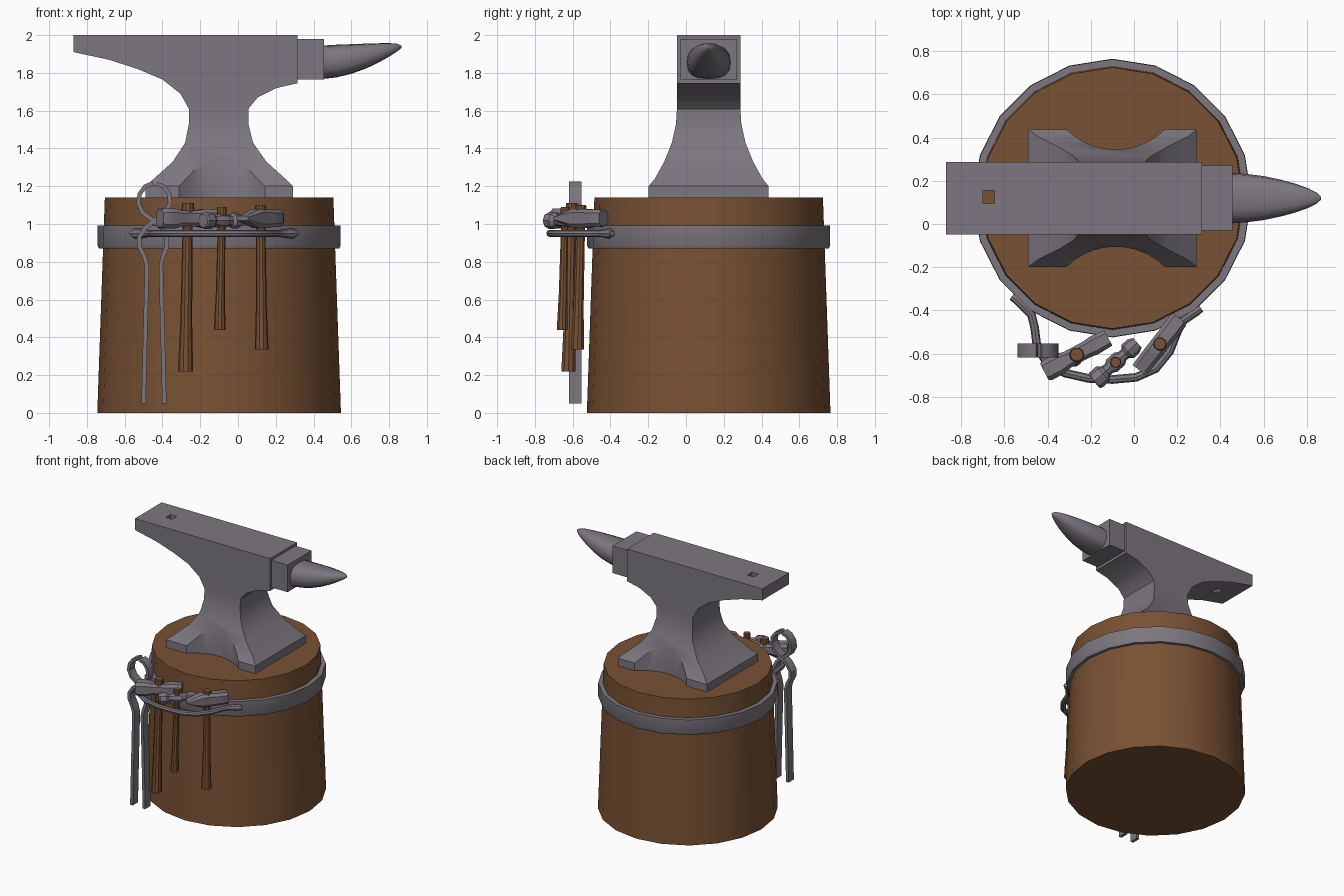
import bpy, bmesh, math
from mathutils import Vector

if "Cube" in bpy.data.objects:
    bpy.data.objects.remove(bpy.data.objects["Cube"])


def material(name, rgb):
    m = bpy.data.materials.new(name)
    m.diffuse_color = (*rgb, 1)
    m.use_nodes = True
    m.node_tree.nodes["Principled BSDF"].inputs["Base Color"].default_value = m.diffuse_color
    return m


STEEL = material("grey_steel", (0.205, 0.185, 0.215))
WOOD = material("brown_wood", (0.19, 0.083, 0.034))


def smooth(ob, angle=32):
    for p in ob.data.polygons:
        p.use_smooth = True
    ob.data.set_sharp_from_angle(angle=math.radians(angle))


def loft(name, rings, mat, closed=False, angle=32):
    """Skin a list of equal-length point rings; cap the ends unless closed."""
    bm = bmesh.new()
    vr = [[bm.verts.new(p) for p in r] for r in rings]
    n = len(vr[0])
    for i in range(len(vr) - (0 if closed else 1)):
        a, b = vr[i], vr[(i + 1) % len(vr)]
        for j in range(n):
            k = (j + 1) % n
            bm.faces.new((a[j], a[k], b[k], b[j]))
    if not closed:
        bm.faces.new(vr[0])
        bm.faces.new(vr[-1])
    bmesh.ops.recalc_face_normals(bm, faces=bm.faces)
    me = bpy.data.meshes.new(name)
    bm.to_mesh(me)
    bm.free()
    me.materials.append(mat)
    ob = bpy.data.objects.new(name, me)
    bpy.context.collection.objects.link(ob)
    smooth(ob, angle)
    return ob


def circle(cx, cy, z, r, n):
    return [(cx + r * math.cos(2 * math.pi * i / n), cy + r * math.sin(2 * math.pi * i / n), z)
            for i in range(n)]


def box(name, lo, hi, mat):
    ring = lambda z: [(lo[0], lo[1], z), (hi[0], lo[1], z), (hi[0], hi[1], z), (lo[0], hi[1], z)]
    return loft(name, [ring(lo[2]), ring(hi[2])], mat)


def sweep(name, path, sizes, up, shape, mat):
    """Sweep a unit 2D shape along a path; sizes = half extents (side, up) per point."""
    pts, up = [Vector(p) for p in path], Vector(up)
    rings = []
    for i, p in enumerate(pts):
        t = (pts[min(i + 1, len(pts) - 1)] - pts[max(i - 1, 0)]).normalized()
        side = t.cross(up).normalized()
        a, b = sizes[i]
        rings.append([p + side * (u * a) + up * (v * b) for u, v in shape])
    return loft(name, rings, mat)


def interp(table, z):
    for (z0, v0), (z1, v1) in zip(table, table[1:]):
        if z <= z1:
            return v0 + (v1 - v0) * (z - z0) / (z1 - z0)
    return table[-1][1]


def cut(ob, cutter):
    mod = ob.modifiers.new("cut", 'BOOLEAN')
    mod.object, mod.operation, mod.solver = cutter, 'DIFFERENCE', 'EXACT'
    bpy.context.view_layer.objects.active = ob
    bpy.ops.object.modifier_apply(modifier=mod.name)
    bpy.data.objects.remove(cutter)


SQUARE = [(-1, -1), (1, -1), (1, 1), (-1, 1)]
OCT = [(math.cos(math.pi * i / 4), math.sin(math.pi * i / 4)) for i in range(8)]
CX, CY = -0.1, 0.12

# Stump and iron band
loft("stump", [circle(CX, CY, 0, 0.645, 20), circle(CX, CY, 1.14, 0.605, 20)], WOOD)
loft("band", [circle(CX, CY, z, r, 20) for r, z in
              ((0.60, 0.87), (0.636, 0.87), (0.643, 0.885), (0.643, 0.992), (0.60, 0.992))],
     STEEL, closed=True)

# Anvil body: rectangles stacked up z, widths read from side profiles
LEFT = [(1.14, -0.49), (1.2, -0.49), (1.24, -0.445), (1.33, -0.345), (1.43, -0.28), (1.53, -0.26),
        (1.61, -0.26), (1.69, -0.305), (1.765, -0.40), (1.82, -0.53), (1.87, -0.685), (1.91, -0.87), (2, -0.87)]
RIGHT = [(1.14, 0.29), (1.2, 0.29), (1.24, 0.25), (1.33, 0.15), (1.43, 0.08), (1.53, 0.055),
         (1.61, 0.055), (1.67, 0.105), (1.72, 0.205), (1.745, 0.315), (2, 0.315)]
DEPTH = [(1.14, 0.318), (1.2, 0.318), (1.24, 0.285), (1.33, 0.235), (1.43, 0.195), (1.53, 0.173),
         (1.61, 0.168), (2, 0.168)]
rings = []
for z in sorted({p[0] for p in LEFT + RIGHT}):
    l, r, d = (interp(t, z) for t in (LEFT, RIGHT, DEPTH))
    rings.append([(l, CY - d, z), (r, CY - d, z), (r, CY + d, z), (l, CY + d, z)])
body = loft("anvil_body", rings, STEEL)
for s in (-1, 1):  # rounded notches in the foot
    cy = CY + s * 0.551
    cut(body, loft("cutter", [circle(-0.085, cy, 1.0, 0.326, 40), circle(-0.085, cy, 1.45, 0.326, 40)], STEEL))
cut(body, box("cutter", (-0.70, 0.095, 1.7), (-0.645, 0.155, 2.1), STEEL))  # square hole
smooth(body)
box("anvil_step", (0.31, -0.03, 1.765), (0.455, 0.27, 1.98), STEEL)

# Horn: rounded-square sections tapering to the tip
rings = []
for x, zb, zt, w in ((0.45, 1.768, 1.945, 0.116), (0.52, 1.776, 1.949, 0.112), (0.60, 1.795, 1.952, 0.102),
                     (0.68, 1.824, 1.955, 0.085), (0.75, 1.858, 1.957, 0.066), (0.81, 1.892, 1.957, 0.044),
                     (0.845, 1.915, 1.954, 0.026), (0.866, 1.932, 1.944, 0.007)):
    ring = []
    for i in range(16):
        c, s = math.cos(math.pi * i / 8), math.sin(math.pi * i / 8)
        e = lambda v: math.copysign(abs(v) ** 0.75, v)
        ring.append((x, CY + w * e(c), (zb + zt) / 2 + (zt - zb) / 2 * e(s)))
    rings.append(ring)
loft("horn", rings, STEEL, angle=50)

# Bent rack rod with flattened ends on the band
rod = [(-0.565, -0.335), (-0.545, -0.35), (-0.51, -0.385), (-0.475, -0.42), (-0.46, -0.48), (-0.45, -0.56),
       (-0.41, -0.635), (-0.32, -0.69), (-0.21, -0.715), (-0.1, -0.72), (0.01, -0.71), (0.1, -0.67), (0.165, -0.59),
       (0.2, -0.50), (0.225, -0.45), (0.26, -0.425), (0.29, -0.405), (0.31, -0.39)]
sizes = [(0.018, 0.014), (0.02, 0.028), (0.02, 0.024)] + [(0.02, 0.019)] * 12 + \
        [(0.02, 0.024), (0.02, 0.028), (0.018, 0.014)]
sweep("rack_rod", [(x, y, 0.95) for x, y in rod], sizes, (0, 0, 1), OCT, STEEL)

# Tongs: two flat bars crossing below a round jaw
ARMS = {
    "tongs_left": [(-0.50, 0.05), (-0.482, 0.78), (-0.497, 0.83), (-0.522, 0.88), (-0.523, 0.93), (-0.49, 0.98),
                   (-0.44, 1.02), (-0.385, 1.06), (-0.36, 1.11), (-0.365, 1.16), (-0.395, 1.20), (-0.43, 1.213)],
    "tongs_right": [(-0.39, 0.05), (-0.408, 0.78), (-0.397, 0.83), (-0.377, 0.88), (-0.378, 0.93), (-0.405, 0.98),
                    (-0.45, 1.02), (-0.505, 1.06), (-0.528, 1.11), (-0.52, 1.16), (-0.49, 1.20), (-0.45, 1.215)]}
for name, pts in ARMS.items():
    sweep(name, [(x, -0.586, z) for x, z in pts], [(0.0115, 0.033)] * len(pts), (0, 1, 0), SQUARE, STEEL)


# Hammers: lofted head on a tapered, slightly leaning handle
def hammer(name, top, foot, r, head, angle, sections, shape):
    (x1, y1, z1), (x0, y0, z0) = top, foot
    prof = ((0, 1.15), (0.04, 1.15), (0.3, 0.92), (0.8, 0.8), (0.86, 0.8), (0.97, 1.0), (1, 0.9))
    loft(name + "_handle", [circle(x0 + (x1 - x0) * t, y0 + (y1 - y0) * t, z0 + (z1 - z0) * t, r * k, 10)
                            for t, k in prof], WOOD)
    d = Vector((math.cos(math.radians(angle)), math.sin(math.radians(angle)), 0))
    sweep(name + "_head", [Vector(head) + d * s[0] for s in sections],
          [s[1:] for s in sections], (0, 0, 1), shape, STEEL)


CHAMFER = [(-1, -.6), (-.6, -1), (.6, -1), (1, -.6), (1, .6), (.6, 1), (-.6, 1), (-1, .6)]
hammer("large_hammer", (-0.265, -0.605, 1.11), (-0.278, -0.622, 0.22), 0.034, (-0.265, -0.605, 1.03), 28,
       [(-0.17, 0.043, 0.045), (-0.155, 0.05, 0.053), (-0.09, 0.05, 0.053), (-0.05, 0.04, 0.042),
        (0.05, 0.04, 0.042), (0.09, 0.045, 0.05), (0.165, 0.04, 0.046)], CHAMFER)
hammer("ball_hammer", (-0.085, -0.64, 1.09), (-0.097, -0.655, 0.44), 0.026, (-0.085, -0.64, 1.018), 42,
       [(-0.135, 0.038, 0.038), (-0.125, 0.046, 0.045), (-0.08, 0.046, 0.045), (-0.06, 0.028, 0.03),
        (-0.04, 0.028, 0.03), (-0.025, 0.038, 0.036), (0.025, 0.038, 0.036), (0.04, 0.027, 0.03),
        (0.06, 0.027, 0.03), (0.075, 0.042, 0.042), (0.11, 0.042, 0.042), (0.135, 0.03, 0.03)], OCT)
hammer("small_hammer", (0.12, -0.555, 1.10), (0.125, -0.575, 0.335), 0.031, (0.12, -0.555, 1.03), 52,
       [(-0.155, 0.04, 0.012), (-0.06, 0.042, 0.045), (-0.04, 0.042, 0.05), (0.05, 0.042, 0.05),
        (0.07, 0.044, 0.046), (0.14, 0.044, 0.046), (0.15, 0.038, 0.04)], CHAMFER)
